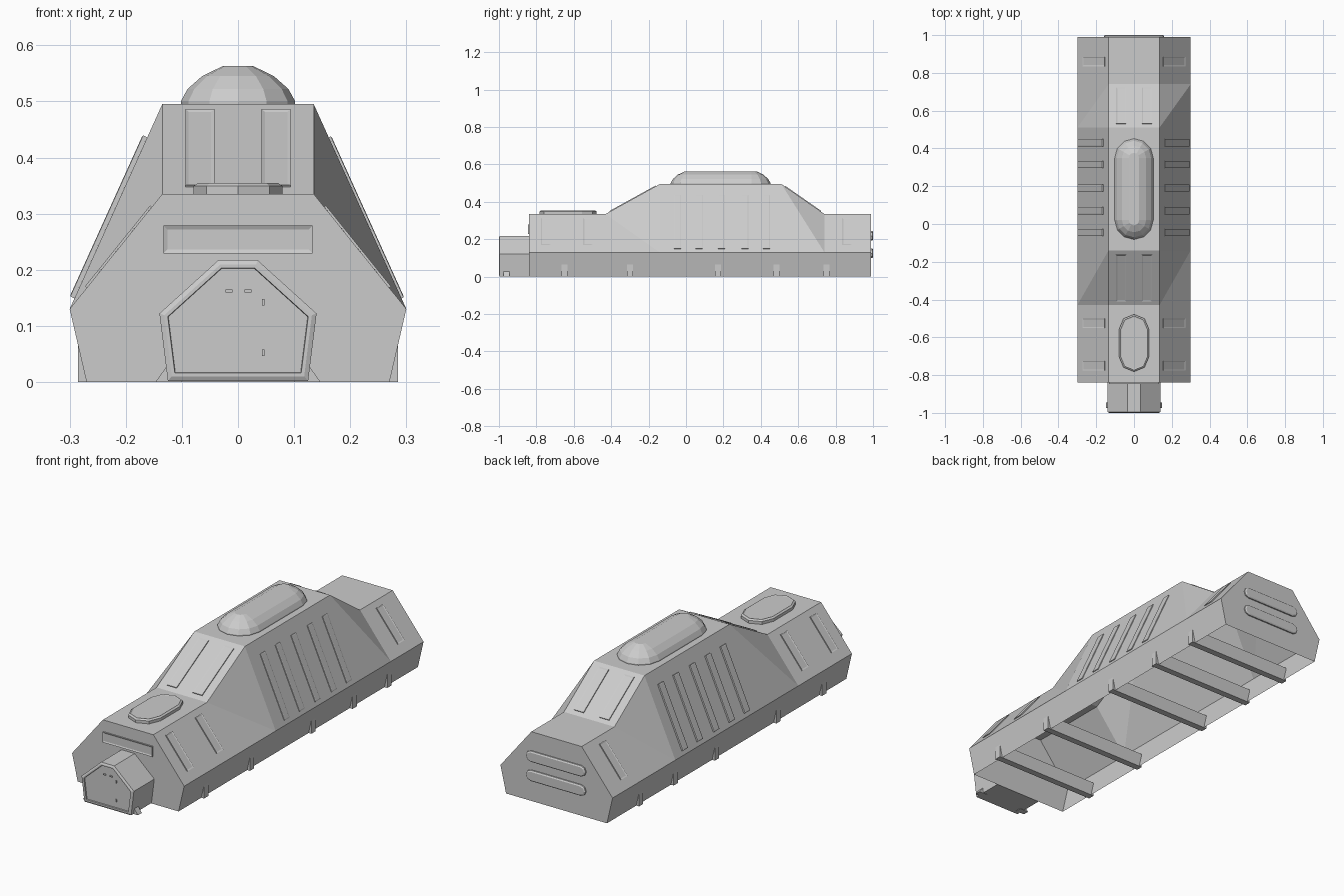
import bpy, bmesh, math
from mathutils import Vector

if "Cube" in bpy.data.objects:
    bpy.data.objects.remove(bpy.data.objects["Cube"])


def finish(bm, name, recalc=True):
    if recalc:
        bmesh.ops.recalc_face_normals(bm, faces=bm.faces[:])
    me = bpy.data.meshes.new(name)
    bm.to_mesh(me)
    bm.free()
    ob = bpy.data.objects.new(name, me)
    bpy.context.collection.objects.link(ob)
    return ob


def slab(name, centre, u, v, outline, height, insets=()):
    """Raised plate on the plane u,v; insets are (width, depth) steps on its top."""
    c, u, v = Vector(centre), Vector(u).normalized(), Vector(v).normalized()
    n = u.cross(v)
    bm = bmesh.new()
    low = [bm.verts.new(c + u * a + v * b) for a, b in outline]
    top = [bm.verts.new(p.co + n * height) for p in low]
    k = len(low)
    for i in range(k):
        j = (i + 1) % k
        bm.faces.new((low[i], low[j], top[j], top[i]))
    bm.faces.new(low[::-1])
    face = bm.faces.new(top)
    bm.normal_update()
    for width, depth in insets:
        bmesh.ops.inset_region(bm, faces=[face], thickness=width, depth=depth,
                               use_even_offset=True)
        bm.normal_update()
    return finish(bm, name)


def rect(w, h):
    return [(-w / 2, -h / 2), (w / 2, -h / 2), (w / 2, h / 2), (-w / 2, h / 2)]


def stadium(r, half, seg):
    """Rounded slot along the second axis; half = distance of the end centres."""
    pts = []
    for start, c in ((0, half), (math.pi, -half)):
        for i in range(seg + 1):
            a = start + math.pi * i / seg
            pts.append((r * math.cos(a), c + r * math.sin(a)))
    return pts


def box(name, centre, size):
    bm = bmesh.new()
    bmesh.ops.create_cube(bm, size=1)
    for p in bm.verts:
        p.co = Vector(p.co[i] * size[i] + centre[i] for i in range(3))
    return finish(bm, name)


X, Y, Z = Vector((1, 0, 0)), Vector((0, 1, 0)), Vector((0, 0, 1))
LOW, HIGH = 0.335, 0.495

# Hull: open-bottomed shell lofted through six cross-sections
bm = bmesh.new()
rings = []
for y, top in ((-0.84, LOW), (-0.43, LOW), (-0.14, HIGH), (0.51, HIGH), (0.74, LOW), (0.99, LOW)):
    prof = [(-0.27, 0), (-0.3, 0.13), (-0.135, top), (0.135, top), (0.3, 0.13), (0.27, 0)]
    rings.append([bm.verts.new((x, y, z)) for x, z in prof])
for a, b in zip(rings, rings[1:]):
    for i in range(5):
        if i in (1, 3):
            bm.faces.new((a[i], a[i + 1], b[i + 1]))
            bm.faces.new((a[i], b[i + 1], b[i]))
        else:
            bm.faces.new((a[i], a[i + 1], b[i + 1], b[i]))
bm.faces.new(rings[0][::-1])
bm.faces.new(rings[-1])
finish(bm, "hull")

# Cross beams under the hull whose ends form the feet
for y in (-0.65, -0.30, 0.17, 0.485, 0.75):
    box("cross_beam", (0, y, 0.035), (0.57, 0.032, 0.07))

# Side ribs on the tall section and panels on the low sections
for s in (-1, 1):
    rise = 0.008 if s < 0 else 0.004
    for y in (-0.045, 0.07, 0.19, 0.315, 0.43):
        slab("side_rib", (s * 0.2266, y, 0.2925), Y * s, (-s * 0.165, 0, 0.365),
             rect(0.038, 0.315), rise, [(0.004, 0.001)])
    for y in (-0.75, -0.525, 0.86):
        slab("side_panel", (s * 0.2115, y, 0.24), Y * s, (-s * 0.165, 0, 0.205),
             rect(0.05, 0.185), 0.004, [(0.006, -0.002)])

# Panels on the front and rear slopes
for x in (-0.068, 0.068):
    slab("front_slope_panel", (x, -0.285, 0.415), X, (0, 0.29, 0.16),
         rect(0.052, 0.28), 0.004, [(0.006, -0.002)])
    slab("rear_slope_panel", (x, 0.625, 0.415), -X, (0, -0.23, 0.16),
         rect(0.052, 0.235), 0.004, [(0.006, -0.002)])

# Roof dome: faceted, elongated, with rounded ends
bm = bmesh.new()
loops = []
for r, z in ((0.102, 0.49), (0.102, 0.5), (0.09, 0.522), (0.064, 0.545), (0.027, 0.563)):
    loops.append([bm.verts.new((x, y + 0.185, z)) for x, y in stadium(r, 0.165, 6)])
for a, b in zip(loops, loops[1:]):
    for i in range(len(a)):
        j = (i + 1) % len(a)
        bm.faces.new((a[i], a[j], b[j], b[i]))
bm.faces.new(loops[-1])
finish(bm, "roof_dome")

# Hatch on the front roof
slab("roof_hatch", (0, -0.63, LOW), X, Y, stadium(0.079, 0.073, 4), 0.014,
     [(0.008, 0.006), (0.005, -0.002)])

# Front window strip
slab("front_window", (0, -0.84, 0.254), X, Z, rect(0.266, 0.05), 0.006, [(0.007, -0.003)])

# Rear bumper strips
for z in (0.125, 0.218):
    slab("rear_strip", (0, 0.99, z), Z, X, stadium(0.026, 0.134, 4), 0.006, [(0.006, 0.004)])

# Airlock with stepped door frame
lock = [(-0.125, 0), (0.125, 0), (0.14, 0.12), (0.035, 0.215), (-0.035, 0.215), (-0.14, 0.12)]
slab("airlock", (0, -0.84, 0.002), X, Z, lock, 0.156,
     [(0.008, 0.004), (0.006, 0), (0.001, -0.006)])
for x in (-0.016, 0.018):
    box("door_light", (x, -0.995, 0.162), (0.013, 0.008, 0.006))
for z in (0.052, 0.142):
    box("door_hinge", (0.045, -0.995, z), (0.004, 0.006, 0.012))

# Small wedge feet beside the airlock
for s in (-1, 1):
    slab("airlock_foot", (0, -0.945, 0), X, Z,
         [(s * 0.1, 0), (s * 0.147, 0), (s * 0.127, 0.028), (s * 0.1, 0.028)], 0.03)
